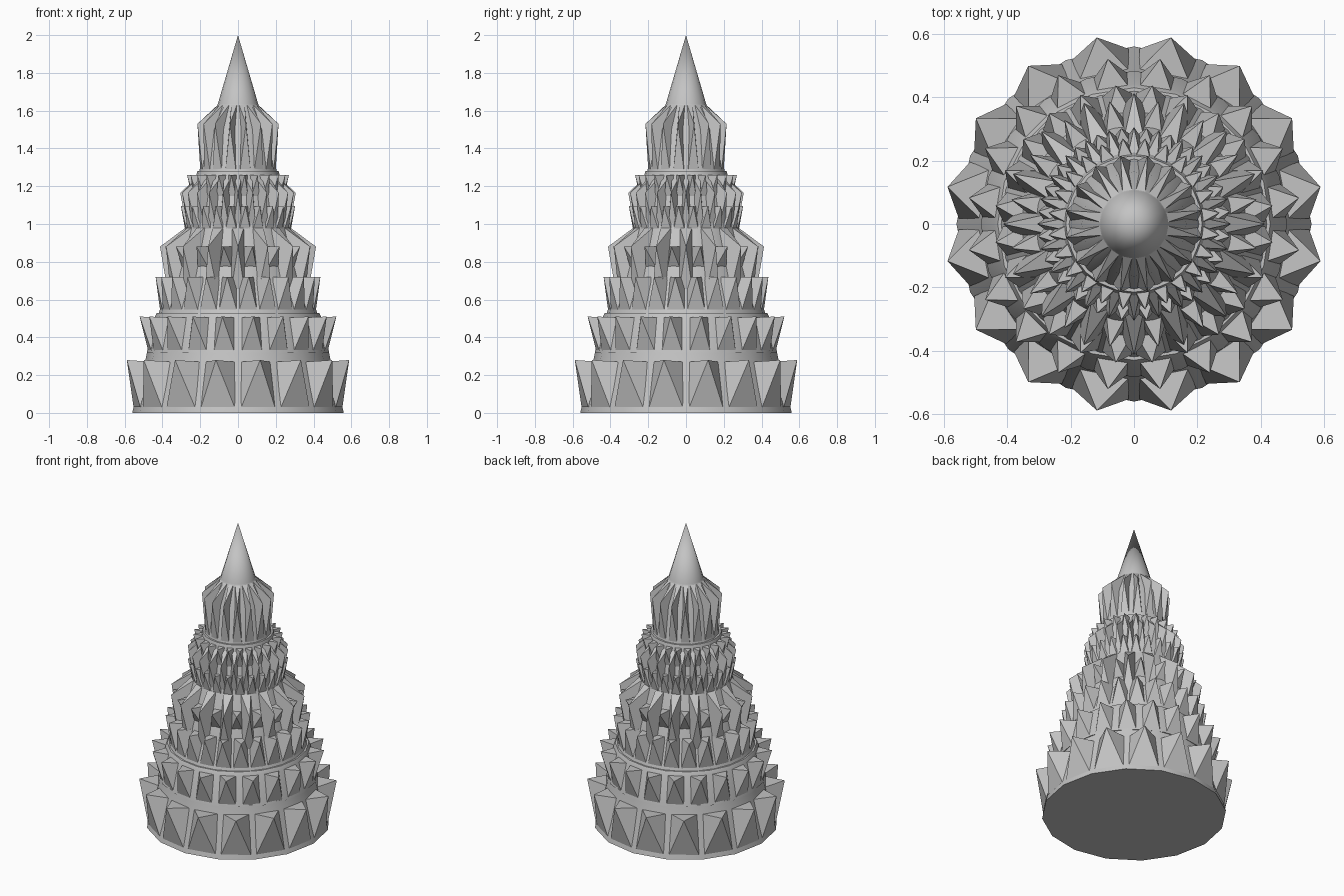
import bpy, bmesh
from math import pi, sin, cos
from mathutils import Vector

cube = bpy.data.objects.get("Cube")
if cube:
    bpy.data.objects.remove(cube, do_unlink=True)

stone = bpy.data.materials.new("pale_grey_stone")
stone.use_nodes = True
stone.diffuse_color = (0.55, 0.55, 0.55, 1)
stone.node_tree.nodes["Principled BSDF"].inputs["Base Color"].default_value = (0.55, 0.55, 0.55, 1)


def polar(radius, angle, z):
    return Vector((radius * cos(angle), radius * sin(angle), z))


def finish(name, bm, smooth=False):
    bmesh.ops.recalc_face_normals(bm, faces=bm.faces)
    mesh = bpy.data.meshes.new(name)
    bm.to_mesh(mesh)
    bm.free()
    mesh.materials.append(stone)
    obj = bpy.data.objects.new(name, mesh)
    bpy.context.collection.objects.link(obj)
    if smooth:
        bpy.ops.object.select_all(action='DESELECT')
        obj.select_set(True)
        bpy.context.view_layer.objects.active = obj
        bpy.ops.object.shade_smooth_by_angle()


def drum(name, sides, profile):
    """Closed turned body from (radius, height) pairs; zero radius makes a point."""
    bm = bmesh.new()
    rings = []
    for r, z in profile:
        count = sides if r > 0 else 1
        rings.append([bm.verts.new(polar(r, 2 * pi * i / sides, z)) for i in range(count)])
    for low, high in zip(rings, rings[1:]):
        for i in range(sides):
            j = (i + 1) % sides
            if len(high) == 1:
                bm.faces.new((low[i], low[j], high[0]))
            else:
                bm.faces.new((low[i], low[j], high[j], high[i]))
    bm.faces.new(rings[0][::-1])
    if len(rings[-1]) > 1:
        bm.faces.new(rings[-1])
    finish(name, bm, True)


def spikes(name, count, shift, bottom, top, tip, width):
    """Ring of four-sided spikes; bottom, top and tip are (radius, height)."""
    bm = bmesh.new()
    half = width * pi / count
    for i in range(count):
        a = 2 * pi * (i + shift) / count
        base = [bm.verts.new(polar(r, a + s * half, z))
                for r, z, s in ((*bottom, -1), (*bottom, 1), (*top, 1), (*top, -1))]
        peak = bm.verts.new(polar(*tip[:1], a, tip[1]))
        bm.faces.new(base[::-1])
        for k in range(4):
            bm.faces.new((base[k], base[(k + 1) % 4], peak))
    finish(name, bm)


# Stepped body
drum("base_body", 16, [(0.56, 0), (0.553, 0.03), (0.49, 0.28), (0.48, 0.33)])
drum("second_body", 20, [(0.483, 0.32), (0.44, 0.51), (0.43, 0.53)])
drum("third_body", 24, [(0.425, 0.51), (0.41, 0.56), (0.35, 0.72), (0.34, 0.75)])
drum("middle_body", 32, [(0.36, 0.7), (0.28, 0.98), (0.27, 1.0)])
drum("upper_body", 24, [(0.28, 0.98), (0.23, 1.22), (0.215, 1.28)])
drum("crown_body", 16, [(0.21, 1.26), (0.2, 1.3), (0.165, 1.5), (0.105, 1.64)])
drum("spire", 16, [(0.107, 1.635), (0, 2.0)])

# Broad spikes of the lower tiers
spikes("base_spikes", 16, 0.5, (0.553, 0.03), (0.485, 0.27), (0.6, 0.28), 0.84)
spikes("second_spikes", 20, 0.5, (0.475, 0.325), (0.435, 0.505), (0.527, 0.51), 0.74)
spikes("third_spikes", 24, 0.5, (0.412, 0.54), (0.345, 0.72), (0.44, 0.72), 0.9)

# Tall fins alternating with small studs
spikes("middle_fins", 16, 0, (0.37, 0.62), (0.28, 0.98), (0.413, 0.88), 0.55)
spikes("middle_studs", 16, 0.5, (0.335, 0.77), (0.3, 0.88), (0.395, 0.88), 0.5)

# Small upper tiers
spikes("upper_low_studs", 24, 0.5, (0.28, 0.97), (0.25, 1.09), (0.305, 1.095), 0.8)
spikes("upper_fins", 24, 0, (0.275, 1.0), (0.225, 1.24), (0.306, 1.165), 0.6)
spikes("upper_high_studs", 24, 0.5, (0.24, 1.13), (0.215, 1.26), (0.272, 1.26), 0.8)

# Crown fins under the spire
spikes("crown_fins", 16, 0.5, (0.2, 1.285), (0.108, 1.63), (0.219, 1.53), 0.72)
